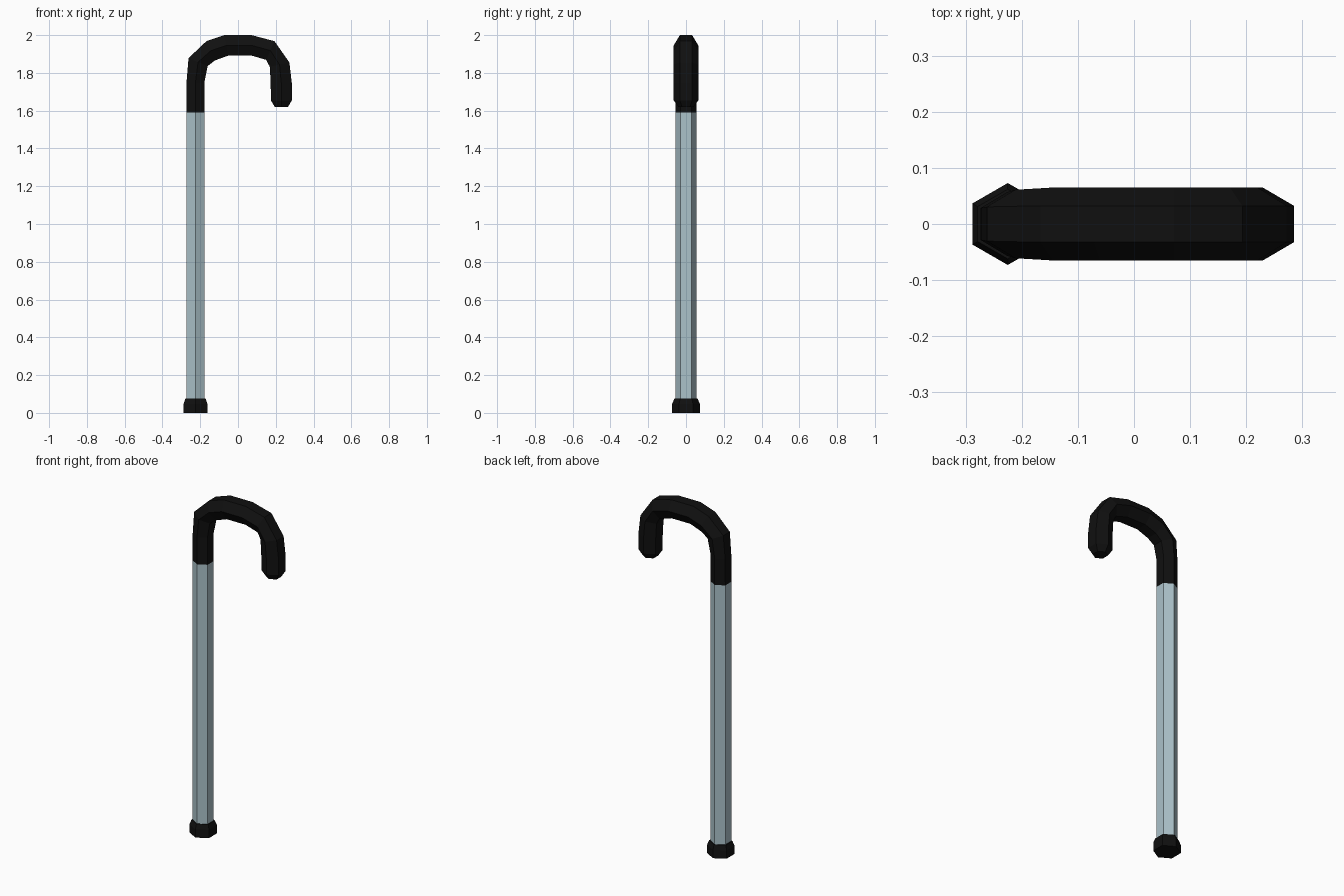
import bpy
import bmesh
from mathutils import Vector

if "Cube" in bpy.data.objects:
    bpy.data.objects.remove(bpy.data.objects["Cube"])


def material(name, rgb):
    m = bpy.data.materials.new(name)
    m.diffuse_color = (*rgb, 1)
    m.use_nodes = True
    m.node_tree.nodes["Principled BSDF"].inputs["Base Color"].default_value = m.diffuse_color
    return m


black = material("black rubber", (0.005, 0.005, 0.005))
metal = material("pale blue grey metal", (0.41, 0.54, 0.59))


def loft(name, rings, mat):
    """Hexagonal loft; each ring is (outer xz, inner xz, radius in y)."""
    bm = bmesh.new()
    loops = []
    for (ox, oz), (ix, iz), r in rings:
        o, i = Vector((ox, 0, oz)), Vector((ix, 0, iz))
        mid, y = (o + i) / 2, Vector((0, r, 0))
        pts = [o - y / 2, mid - y, i - y / 2, i + y / 2, mid + y, o + y / 2]
        loops.append([bm.verts.new(p) for p in pts])
    for a, b in zip(loops, loops[1:]):
        for k in range(6):
            n = (k + 1) % 6
            bm.faces.new((a[k], a[n], b[n], b[k]))
    bm.faces.new(loops[0])
    bm.faces.new(loops[-1])
    bmesh.ops.recalc_face_normals(bm, faces=bm.faces[:])
    mesh = bpy.data.meshes.new(name)
    bm.to_mesh(mesh)
    bm.free()
    mesh.materials.append(mat)
    ob = bpy.data.objects.new(name, mesh)
    bpy.context.collection.objects.link(ob)
    return ob


def upright(z, r):
    """Ring of a regular hexagon around the shaft axis."""
    a, x = r * 0.866, -0.225
    return ((x - a, z), (x + a, z), r)


# Rubber foot
loft("foot", [upright(0, 0.073), upright(0.048, 0.073), upright(0.075, 0.062)], black)

# Straight metal shaft
loft("shaft", [upright(0.06, 0.056), upright(1.59, 0.056)], metal)

# Curved grip, from the shaft round to the blunt tip
loft("handle", [
    upright(1.59, 0.056),
    ((-0.273, 1.745), (-0.178, 1.75), 0.057),
    ((-0.262, 1.878), (-0.161, 1.836), 0.061),
    ((-0.167, 1.968), (-0.122, 1.866), 0.065),
    ((-0.071, 2.0), (-0.050, 1.892), 0.065),
    ((0.071, 2.0), (0.071, 1.892), 0.065),
    ((0.193, 1.968), (0.149, 1.869), 0.065),
    ((0.272, 1.855), (0.168, 1.833), 0.065),
    ((0.285, 1.745), (0.173, 1.75), 0.065),
    ((0.285, 1.655), (0.174, 1.655), 0.065),
    ((0.265, 1.62), (0.195, 1.62), 0.041),
], black)
